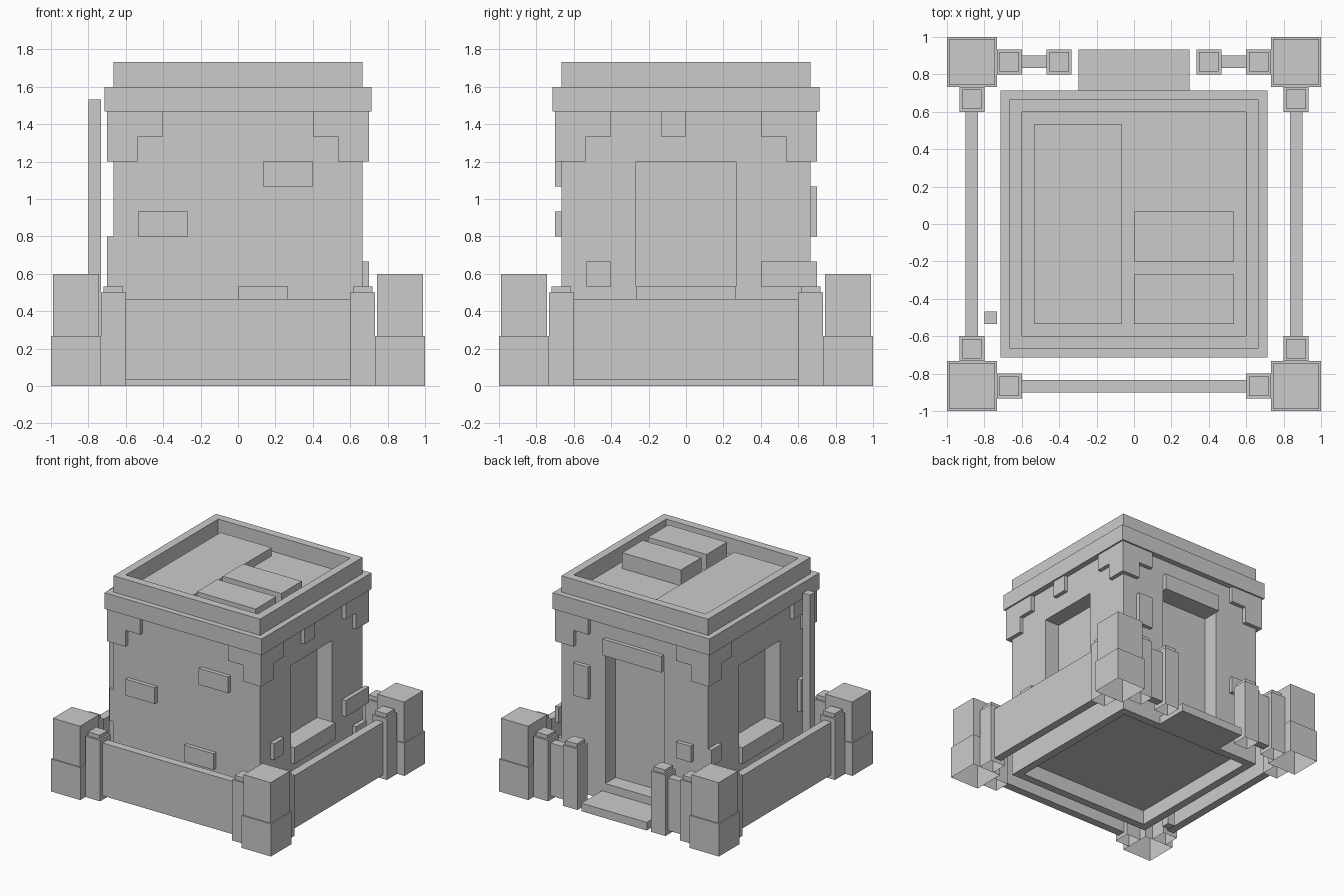
import bpy, bmesh

if "Cube" in bpy.data.objects:
    bpy.data.objects.remove(bpy.data.objects["Cube"])

U = 1 / 15   # modelling unit
W = 10 * U   # half width of the house body


def box(name, x0, x1, y0, y1, z0, z1):
    bm = bmesh.new()
    bmesh.ops.create_cube(bm, size=1)
    for v in bm.verts:
        v.co.x = x1 if v.co.x > 0 else x0
        v.co.y = y1 if v.co.y > 0 else y0
        v.co.z = z1 if v.co.z > 0 else z0
    return finish(name, bm)


def finish(name, bm):
    bmesh.ops.recalc_face_normals(bm, faces=bm.faces[:])
    me = bpy.data.meshes.new(name)
    bm.to_mesh(me)
    bm.free()
    ob = bpy.data.objects.new(name, me)
    bpy.context.collection.objects.link(ob)
    return ob


def stepped(name, cx, cy, levels):
    """Square post, open below, from (half width, z) rings."""
    bm = bmesh.new()
    rings = [[bm.verts.new((cx + a * h, cy + b * h, z))
              for a, b in ((-1, -1), (1, -1), (1, 1), (-1, 1))] for h, z in levels]
    for lo, hi in zip(rings, rings[1:]):
        for i in range(4):
            j = (i + 1) % 4
            bm.faces.new((lo[i], lo[j], hi[j], hi[i]))
    bm.faces.new(rings[-1])
    return finish(name, bm)


def cut(ob, *dims):
    c = box("cutter", *dims)
    c.hide_render = True
    m = ob.modifiers.new("cut", "BOOLEAN")
    m.object, m.operation, m.solver = c, "DIFFERENCE", "EXACT"
    bpy.context.view_layer.objects.active = ob
    bpy.ops.object.modifier_apply(modifier=m.name)
    bpy.data.objects.remove(c)


# House body with window and door recesses, hollow underneath
body = box("house_body", -W, W, -W, W, 0, 22 * U)
cut(body, 8 * U, 1, -4 * U, 4 * U, 6 * U, 18 * U)
cut(body, -1, -8 * U, -4 * U, 4 * U, 6 * U, 18 * U)
cut(body, -4 * U, 4 * U, 8 * U, 1, 2 * U, 18 * U)
cut(body, -9 * U, 9 * U, -9 * U, 9 * U, -1, 0.12)

# Window sills, door lintel and door step
for s in (-1, 1):
    xs = sorted((s * 8 * U, s * 10.5 * U))
    box("window_sill", *xs, -4 * U, 4 * U, 6 * U, 8 * U)
box("door_lintel", -4 * U, 4 * U, W, 10.5 * U, 18 * U, 20 * U)
box("door_step", -0.297, 0.297, W, 14 * U, 0, U)

# Cornice, parapet and roof panels
box("cornice", -0.713, 0.713, -0.713, 0.713, 22 * U, 24 * U)
parapet = box("parapet", -W, W, -W, W, 24 * U, 26 * U)
cut(parapet, -9 * U, 9 * U, -9 * U, 9 * U, 23 * U, 27 * U)
box("roof_panel", -8 * U, -U, -8 * U, 8 * U, 24 * U, 25 * U)
for y0, y1 in ((-3, 1), (-8, -4)):
    box("roof_block", 0, 8 * U, y0 * U, y1 * U, 24 * U, 1.73)

# Stepped brickwork wrapping the top corners
for sx in (-1, 1):
    for sy in (-1, 1):
        for reach, z0, z1 in ((8, 18, 20), (6, 20, 22)):
            xo, yo = sx * 10.5 * U, sy * 10.5 * U
            box("corner_brick", *sorted((sx * reach * U, xo)), *sorted((sy * W, yo)), z0 * U, z1 * U)
            box("corner_brick", *sorted((sx * W, xo)), *sorted((sy * reach * U, yo)), z0 * U, z1 * U)

# Loose bricks: side, start, end, bottom, top (in units)
bricks = [("front", 2, 6, 16, 18), ("front", -8, -4, 12, 14), ("front", 0, 4, 6, 8),
          ("right", -2, 0, 20, 22), ("right", -8, -6, 8, 10), ("right", 6, 10.5, 8, 10),
          ("right", 8, 10, 4, 6), ("back", 6, 8, 12, 16), ("back", -8, -6, 8, 10),
          ("left", 8, 10, 8, 10), ("left", -10, -7.4, 8, 12)]
for side, a, b, z0, z1 in bricks:
    s = 1 if side in ("right", "back") else -1
    out = sorted((s * W, s * 10.5 * U))
    along = (a * U, b * U)
    spans = (*along, *out) if side in ("front", "back") else (*out, *along)
    box(side + "_brick", *spans, z0 * U, z1 * U)

# Chimney pipe on the left
box("pipe", -12 * U, -11 * U, -8 * U, -7 * U, 0, 23 * U)

# Corner posts and small fence posts
big = ((2 * U, 0), (2 * U, 4 * U), (0.123, 4 * U), (0.123, 9 * U))
small = ((U, 0), (U, 7.5 * U), (0.052, 7.5 * U), (0.052, 8 * U))
for s in (-1, 1):
    for t in (-1, 1):
        stepped("corner_post", s * 13 * U, t * 13 * U, big)
        stepped("fence_post", s * 10 * U, t * 13 * U, small)
        stepped("fence_post", s * 13 * U, t * 10 * U, small)
    stepped("gate_post", s * 6 * U, 13 * U, small)

# Fence panels
lo, hi, zf = 12.5 * U, 13.5 * U, (0.5 * U, 7 * U)
box("front_fence", -9 * U, 9 * U, -hi, -lo, *zf)
for s in (-1, 1):
    box("side_fence", *sorted((s * lo, s * hi)), -9 * U, 9 * U, *zf)
    box("back_fence", *sorted((s * 7 * U, s * 9 * U)), lo, hi, *zf)
